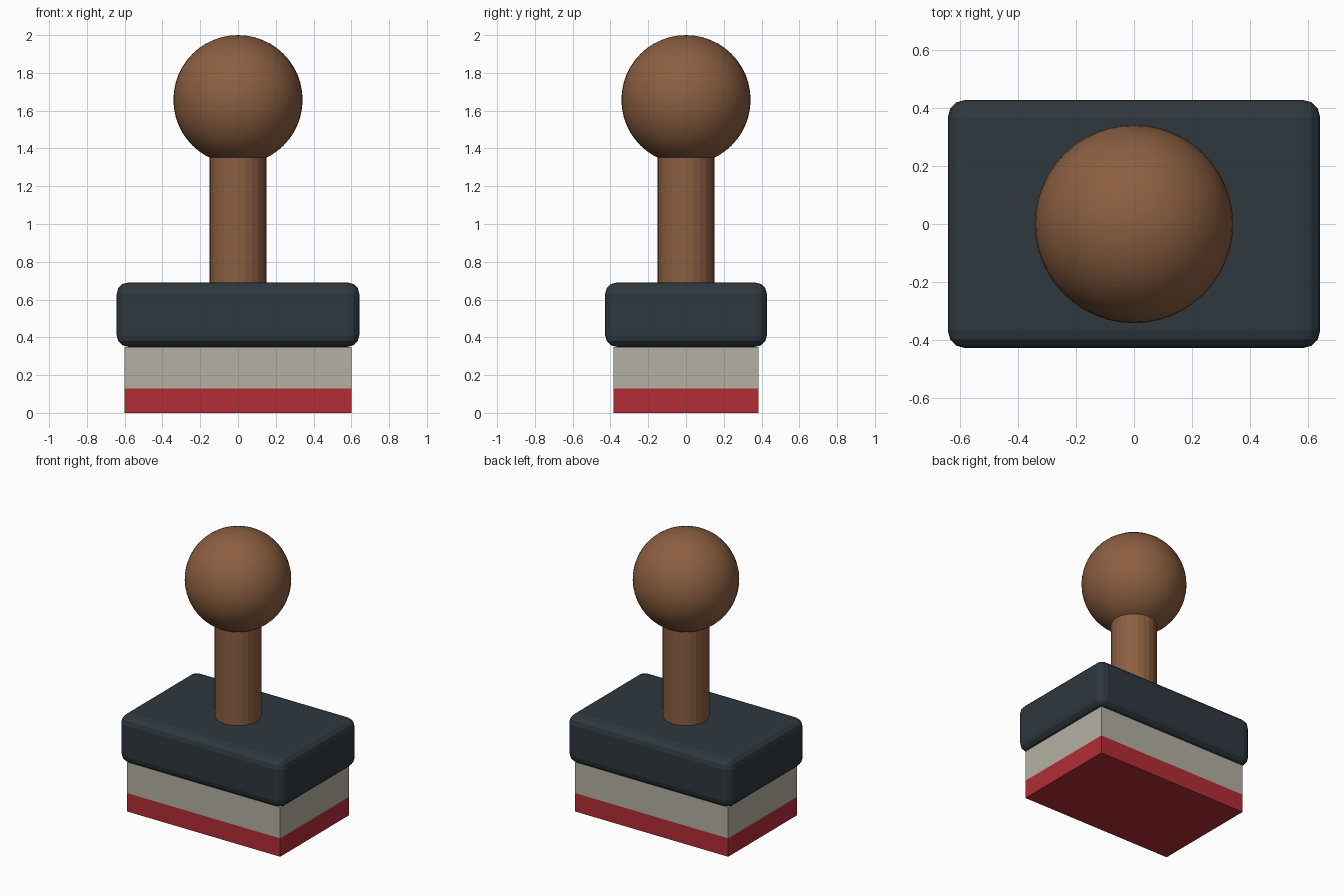
import bpy
import math

old = bpy.data.objects.get("Cube")
if old:
    bpy.data.objects.remove(old, do_unlink=True)


def material(name, rgb):
    mat = bpy.data.materials.new(name)
    mat.use_nodes = True
    color = (*rgb, 1.0)
    mat.diffuse_color = color
    bsdf = mat.node_tree.nodes["Principled BSDF"]
    bsdf.inputs["Base Color"].default_value = color
    bsdf.inputs["Roughness"].default_value = 0.6
    return mat


def finish(name, mat):
    obj = bpy.context.object
    obj.name = name
    obj.data.materials.append(mat)
    return obj


def box(name, width, depth, bottom, top, mat):
    bpy.ops.mesh.primitive_cube_add(size=1, location=(0, 0, (bottom + top) / 2))
    obj = finish(name, mat)
    obj.scale = (width, depth, top - bottom)
    bpy.ops.object.transform_apply(location=False, rotation=False, scale=True)
    return obj


wood = material("brown wood", (0.262, 0.114, 0.053))
slate = material("dark slate", (0.028, 0.039, 0.049))
rubber = material("grey rubber", (0.456, 0.434, 0.361))
ink = material("red ink", (0.445, 0.027, 0.036))

# Stamping face and its backing pad
box("ink_face", 1.2, 0.77, 0, 0.13, ink)
box("rubber_pad", 1.2, 0.77, 0.13, 0.35, rubber)

# Rounded mount block
mount = box("mount_block", 1.284, 0.856, 0.35, 0.69, slate)
bevel = mount.modifiers.new("rounded_edges", 'BEVEL')
bevel.width = 0.06
bevel.segments = 3

# Turned handle: faceted shaft and smooth round knob
bpy.ops.mesh.primitive_cylinder_add(vertices=24, radius=0.15, depth=0.78,
                                    location=(0, 0, 1.04))
finish("handle_shaft", wood)

bpy.ops.mesh.primitive_uv_sphere_add(segments=48, ring_count=24, radius=0.342,
                                     location=(0, 0, 1.658))
finish("handle_knob", wood)
bpy.ops.object.shade_smooth_by_angle(angle=math.radians(30))
